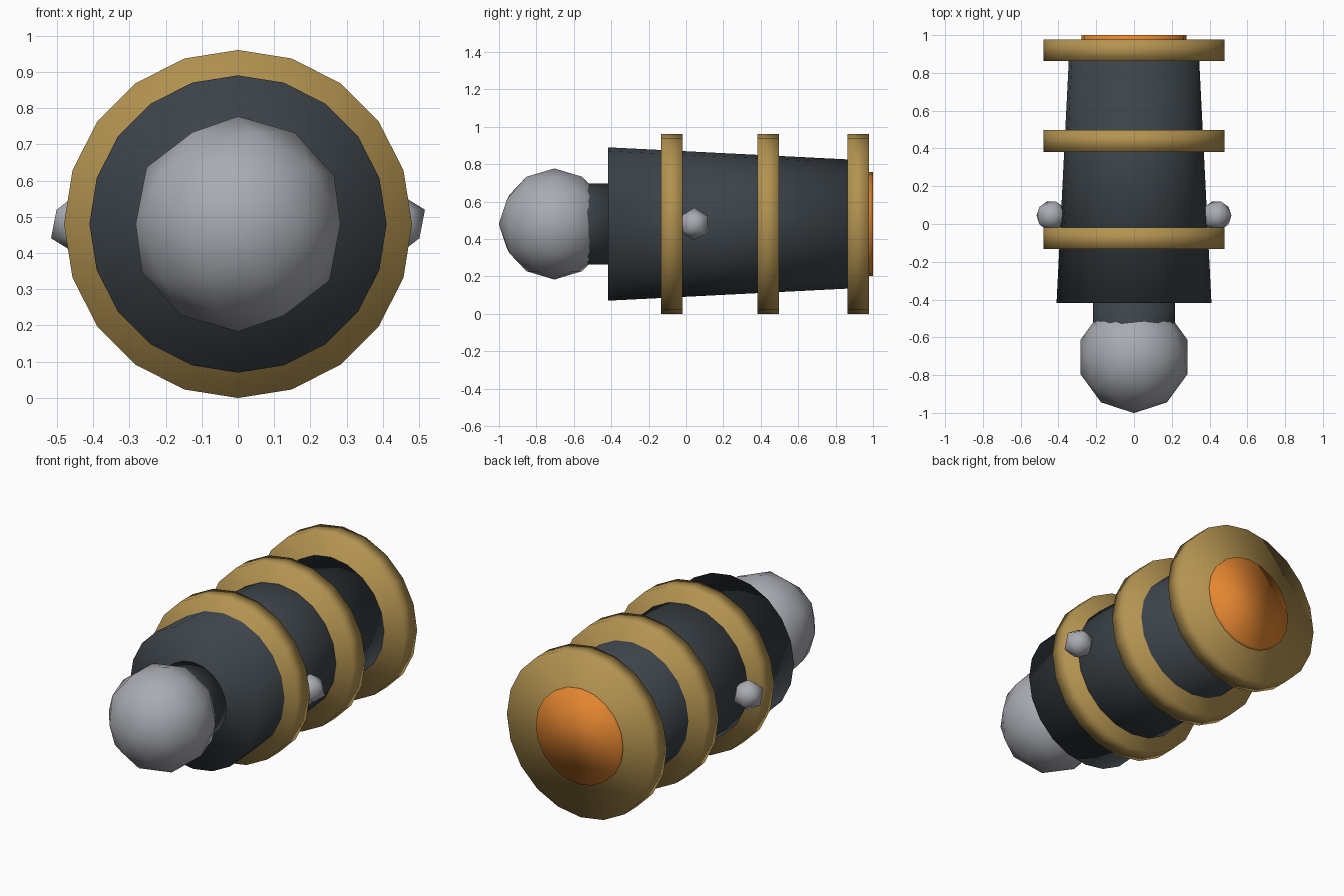
import bpy
import math

cube = bpy.data.objects.get("Cube")
if cube:
    bpy.data.objects.remove(cube, do_unlink=True)

AXIS_Z = 0.48   # height of the barrel axis
SIDES = 20


def material(name, rgb):
    mat = bpy.data.materials.new(name)
    mat.use_nodes = True
    mat.diffuse_color = (*rgb, 1)
    mat.node_tree.nodes["Principled BSDF"].inputs["Base Color"].default_value = (*rgb, 1)
    return mat


iron = material("dark iron", (0.045, 0.056, 0.066))
brass = material("brass", (0.45, 0.29, 0.08))
steel = material("grey steel", (0.40, 0.41, 0.45))
orange = material("orange glow", (0.78, 0.24, 0.03))


def finish(name, mat):
    obj = bpy.context.object
    obj.name = name
    obj.data.materials.append(mat)
    bpy.ops.object.shade_smooth()
    return obj


def drum(name, mat, y0, y1, r0, r1=None):
    """Round section along y, from radius r0 at y0 to r1 at y1."""
    bpy.ops.mesh.primitive_cone_add(
        vertices=SIDES, radius1=r0, radius2=r0 if r1 is None else r1, depth=y1 - y0,
        location=(0, (y0 + y1) / 2, AXIS_Z), rotation=(-math.pi / 2, 0, 0))
    return finish(name, mat)


def ball(name, mat, x, y, radius, detail):
    bpy.ops.mesh.primitive_ico_sphere_add(
        subdivisions=detail, radius=radius, location=(x, y, AXIS_Z))
    return finish(name, mat)


# Tapered barrel and the neck behind the knob
drum("barrel", iron, -0.417, 0.95, 0.41, 0.341)
drum("neck", iron, -0.70, -0.40, 0.217)

# Three equal bands
for label, y in (("rear", -0.133), ("middle", 0.382), ("muzzle", 0.863)):
    drum(label + "_band", brass, y, y + 0.115, 0.48)

# Glowing bore disc
drum("bore_disc", orange, 0.95, 1.0, 0.277)

# Knob and side pivots
ball("knob", steel, 0, -0.704, 0.297, 2)
for label, side in (("left", 1), ("right", -1)):
    ball(label + "_pivot", steel, side * 0.437, 0.044, 0.088, 1)
